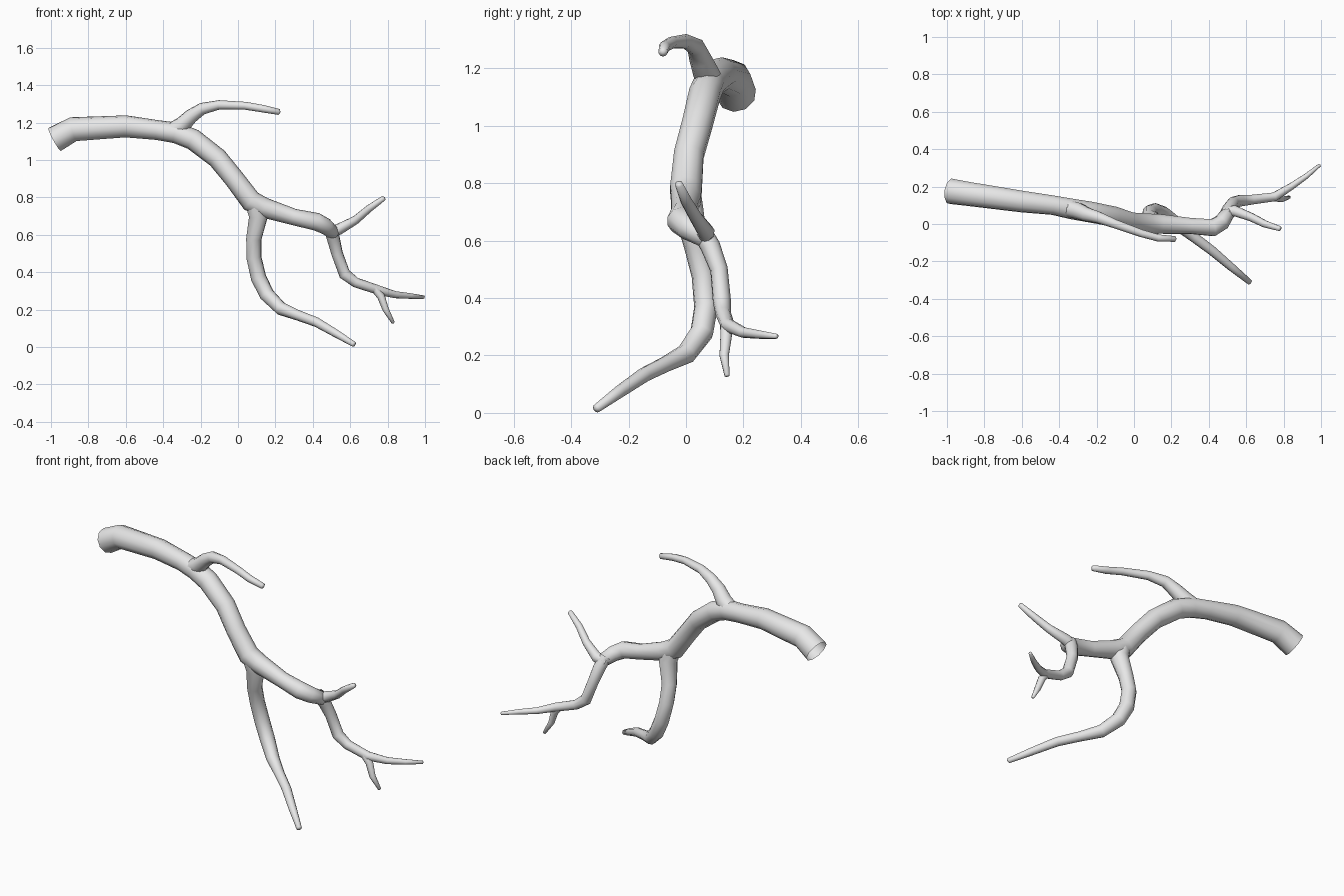
import bpy
import bmesh
import math
from mathutils import Vector

SIDES = 10        # sides of every tube
UNIT = 0.01       # path points are written in hundredths

default_cube = bpy.data.objects.get("Cube")
if default_cube:
    bpy.data.objects.remove(default_cube, do_unlink=True)


def make_material(name, colour):
    material = bpy.data.materials.new(name)
    material.use_nodes = True
    material.diffuse_color = colour
    shader = material.node_tree.nodes["Principled BSDF"]
    shader.inputs["Base Color"].default_value = colour
    return material


grey = make_material("plain grey", (0.8, 0.8, 0.8, 1.0))


def tangent_at(centres, index):
    """Average direction of the path segments that meet at a point."""
    before = centres[max(index - 1, 0)]
    here = centres[index]
    after = centres[min(index + 1, len(centres) - 1)]
    return ((here - before).normalized() + (after - here).normalized()).normalized()


def make_branch(name, path):
    """Tapered tube through (x, y, z, radius) points, closed only at the tip."""
    centres = [Vector(point[:3]) * UNIT for point in path]
    radii = [point[3] * UNIT for point in path]
    bm = bmesh.new()
    rings = []
    side = None
    for index, (centre, radius) in enumerate(zip(centres, radii)):
        along = tangent_at(centres, index)
        # Carry the ring direction forward so the tube does not twist
        if side is None:
            side = along.orthogonal()
        side = (side - along * side.dot(along)).normalized()
        other = along.cross(side)
        ring = []
        for step in range(SIDES):
            angle = math.tau * step / SIDES
            offset = side * math.cos(angle) + other * math.sin(angle)
            ring.append(bm.verts.new(centre + offset * radius))
        rings.append(ring)

    for lower, upper in zip(rings, rings[1:]):
        for step in range(SIDES):
            following = (step + 1) % SIDES
            bm.faces.new((lower[step], lower[following], upper[following], upper[step]))

    # Blunt rounded tip
    tip_direction = tangent_at(centres, len(centres) - 1)
    tip = bm.verts.new(centres[-1] + tip_direction * radii[-1] * 0.5)
    for step in range(SIDES):
        bm.faces.new((rings[-1][step], rings[-1][(step + 1) % SIDES], tip))

    for face in bm.faces:
        face.smooth = True
    mesh = bpy.data.meshes.new(name)
    bm.to_mesh(mesh)
    bm.free()
    mesh.materials.append(grey)
    branch = bpy.data.objects.new(name, mesh)
    bpy.context.collection.objects.link(branch)
    return branch


# Main stem, open at its thick end, running down to the last fork
make_branch("main_stem", [
    (-98, 17.5, 111, 7), (-88, 16, 116.5, 6.6), (-60, 12, 118, 5.9),
    (-43, 10, 116, 5.3), (-33, 8, 114.5, 5.6), (-24, 6.5, 111, 5.7),
    (-11, 4, 101, 5.5), (-2, 1, 90, 5.4), (7, 0, 78, 5.8), (14, 0, 74.5, 5.4),
    (30, -1, 69.5, 4.4), (42, -2, 67, 4.8), (47, 1, 64.5, 4.4), (51, 7, 61, 3.6),
])

# Upper branch rising from the stem
make_branch("upper_branch", [
    (-36, 8.5, 115, 4.8), (-30, 7, 118.5, 4.6), (-25, 5, 123.5, 3.9),
    (-19, 3.5, 127.5, 3.2), (-10, 0, 129.5, 2.5), (4, -5, 129, 2.1),
    (13, -7.5, 127.5, 2), (22, -8, 125.7, 1.6),
])

# Long branch hanging from the middle fork and curling forward
make_branch("hanging_branch", [
    (9, 0, 77, 5.2), (11, 1, 70, 5.2), (8.5, 3.5, 58, 4.2), (8.5, 6, 48, 4.1),
    (11, 7, 37, 4.2), (15.5, 5.5, 28, 4.1), (23, 0, 20.5, 3.6),
    (32, -7, 17, 2.8), (42, -14.5, 13.3, 2.6), (52, -23, 7.5, 2.2),
    (62, -31.2, 1.5, 1.5),
])

# Short twig rising from the last fork
make_branch("rising_twig", [
    (48, 6, 61, 3.2), (54, 7, 63, 3), (63, 3.5, 68, 2.3),
    (70, 0, 74, 2), (78, -2.5, 79.7, 1.4),
])

# Twig dropping from the last fork and sweeping outward
make_branch("falling_twig", [
    (49, 5, 64, 3.4), (51, 8.5, 58, 3.5), (53, 11.5, 50, 3.1),
    (57, 12.5, 39, 3.2), (63, 13, 34.5, 2.7), (75, 14.5, 30.5, 2.5),
    (84, 20, 28, 1.9), (92, 25.5, 27.3, 1.5), (99.3, 31.5, 26.7, 0.9),
])

# Small offshoot near the end of the falling twig
make_branch("offshoot_twig", [
    (73, 14, 31.5, 2.2), (76.5, 14, 27, 2.1), (79, 13.3, 20, 1.7), (83, 14.3, 13, 0.9),
])
